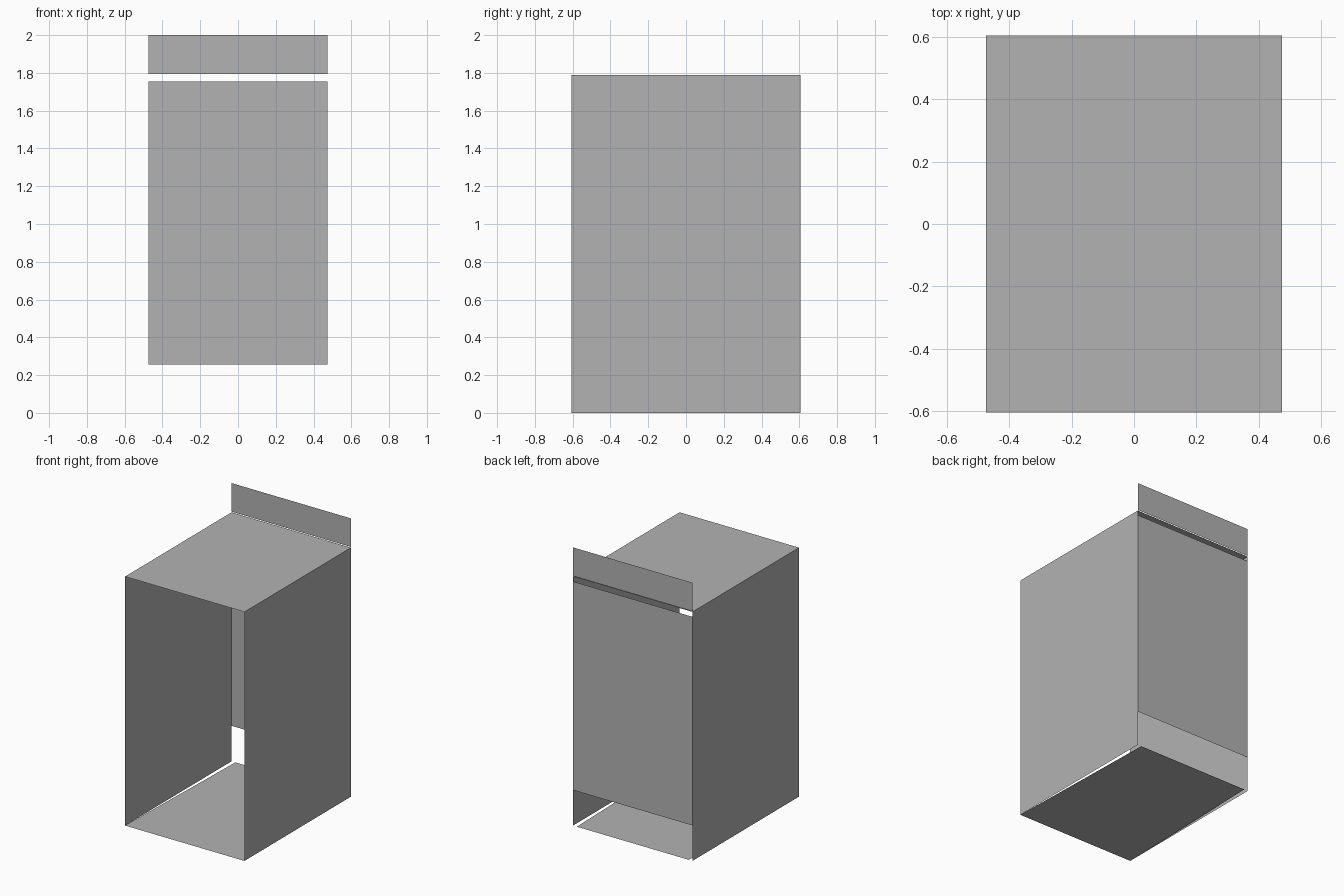
import bpy

if "Cube" in bpy.data.objects:
    bpy.data.objects.remove(bpy.data.objects["Cube"])

W, D, H = 0.475, 0.605, 1.79   # half width, half depth, panel height

grey = bpy.data.materials.new("plain grey")
grey.diffuse_color = (0.45, 0.45, 0.45, 1)
grey.use_nodes = True
grey.node_tree.nodes["Principled BSDF"].inputs["Base Color"].default_value = grey.diffuse_color


def sheet(name, corners):
    """Single flat sheet from four corners."""
    mesh = bpy.data.meshes.new(name)
    mesh.from_pydata(corners, [], [(0, 1, 2, 3)])
    mesh.materials.append(grey)
    obj = bpy.data.objects.new(name, mesh)
    bpy.context.collection.objects.link(obj)
    return obj


def upright(name, y, z0, z1):
    """Sheet across the full width, facing the back."""
    return sheet(name, [(W, y, z0), (-W, y, z0), (-W, y, z1), (W, y, z1)])


# Side panels
for side, s in (("left", -1), ("right", 1)):
    sheet(side + "_side_panel", [(s * W, -s * D, 0), (s * W, s * D, 0),
                                 (s * W, s * D, H), (s * W, -s * D, H)])

# Top panel
sheet("top_panel", [(-W, -D, H), (W, -D, H), (W, D, H), (-W, D, H)])

# Floor panel, slightly narrower towards the back
B = W - 0.03
sheet("floor_panel", [(-W, -D, 0), (-B, D, 0), (B, D, 0), (W, -D, 0)])

# Back panel with open gaps above and below, and the raised header board
upright("back_panel", D, 0.255, 1.755)
upright("header_board", D, 1.795, 2.0)
